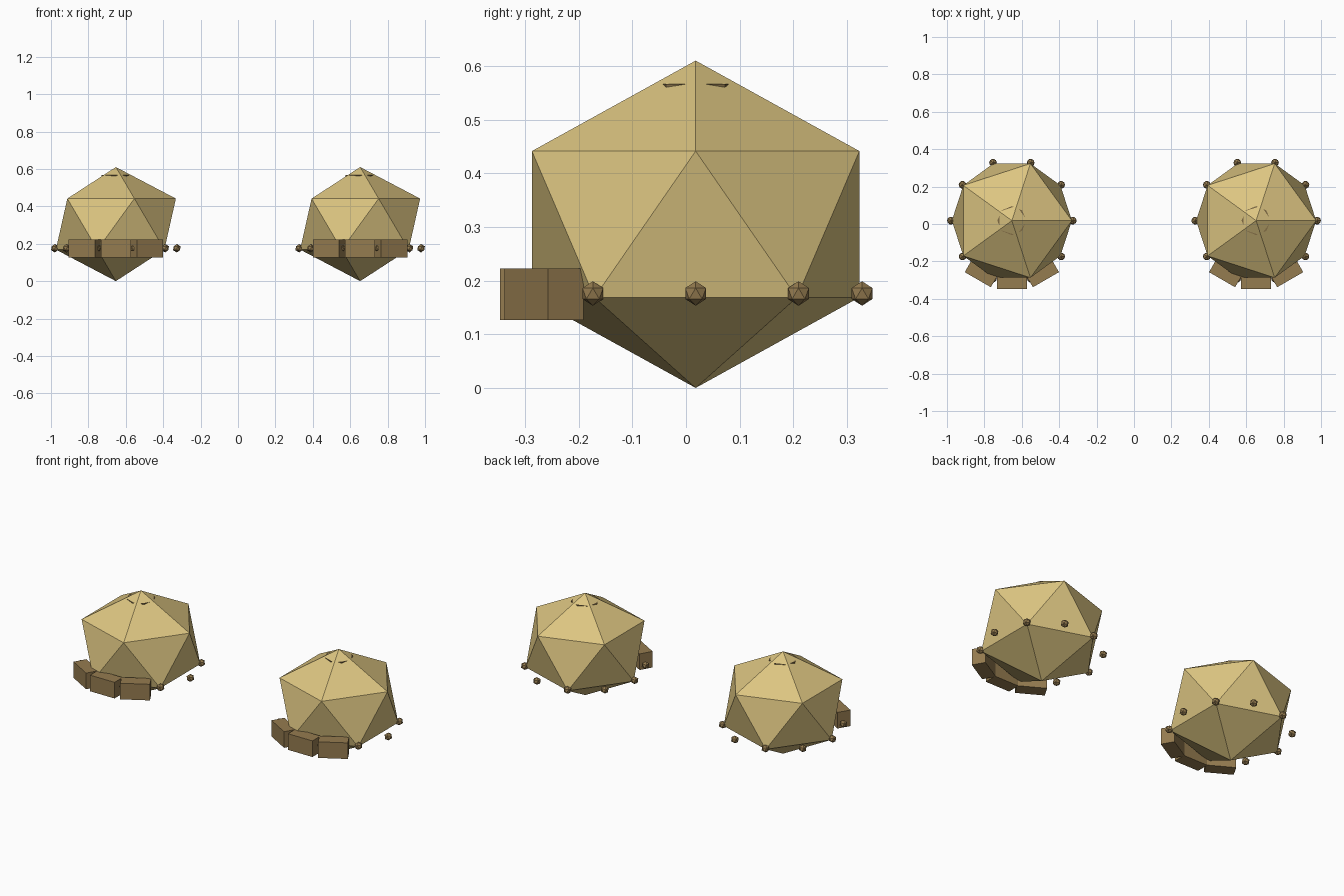
import bpy
from math import radians, sin, cos

if "Cube" in bpy.data.objects:
    bpy.data.objects.remove(bpy.data.objects["Cube"])


def material(name, rgb):
    m = bpy.data.materials.new(name)
    m.diffuse_color = (*rgb, 1)
    m.use_nodes = True
    m.node_tree.nodes["Principled BSDF"].inputs["Base Color"].default_value = m.diffuse_color
    return m


GOLD = material("pale_gold", (0.72, 0.56, 0.22))
BROWN = material("brown", (0.30, 0.20, 0.08))
DARK = material("dark_brown", (0.22, 0.15, 0.06))


def finish(name, mat, scale=(1, 1, 1), turn=0):
    ob = bpy.context.object
    ob.name = name
    ob.scale = scale
    ob.rotation_euler.z = turn
    ob.data.materials.append(mat)


RING = 0.326   # radius on which beads and blocks sit
CY = 0.018     # y of each body's centre

for side, cx in (("left", -0.653), ("right", 0.653)):
    # squashed faceted body
    bpy.ops.mesh.primitive_ico_sphere_add(subdivisions=1, radius=0.3587, location=(cx, CY, 0.305))
    finish(f"{side}_body", GOLD, (1, 1, 0.85))

    # eight-sided disc just breaking through the top
    bpy.ops.mesh.primitive_cylinder_add(vertices=8, radius=0.0775, depth=0.03,
                                        location=(cx, CY, 0.5515))
    finish(f"{side}_top_disc", DARK)

    # ring of ten beads round the lower edge
    for i in range(10):
        a = radians(36 * i)
        bpy.ops.mesh.primitive_ico_sphere_add(
            subdivisions=1, radius=0.0228,
            location=(cx + RING * cos(a), CY + RING * sin(a), 0.176))
        finish(f"{side}_bead_{i + 1}", BROWN)

    # three blocks fanned round the front
    for i, deg in enumerate((-30, 0, 30)):
        a = radians(deg)
        bpy.ops.mesh.primitive_cube_add(
            size=1, location=(cx + RING * sin(a), CY - RING * cos(a), 0.175))
        finish(f"{side}_front_block_{i + 1}", BROWN, (0.161, 0.077, 0.096), a)
